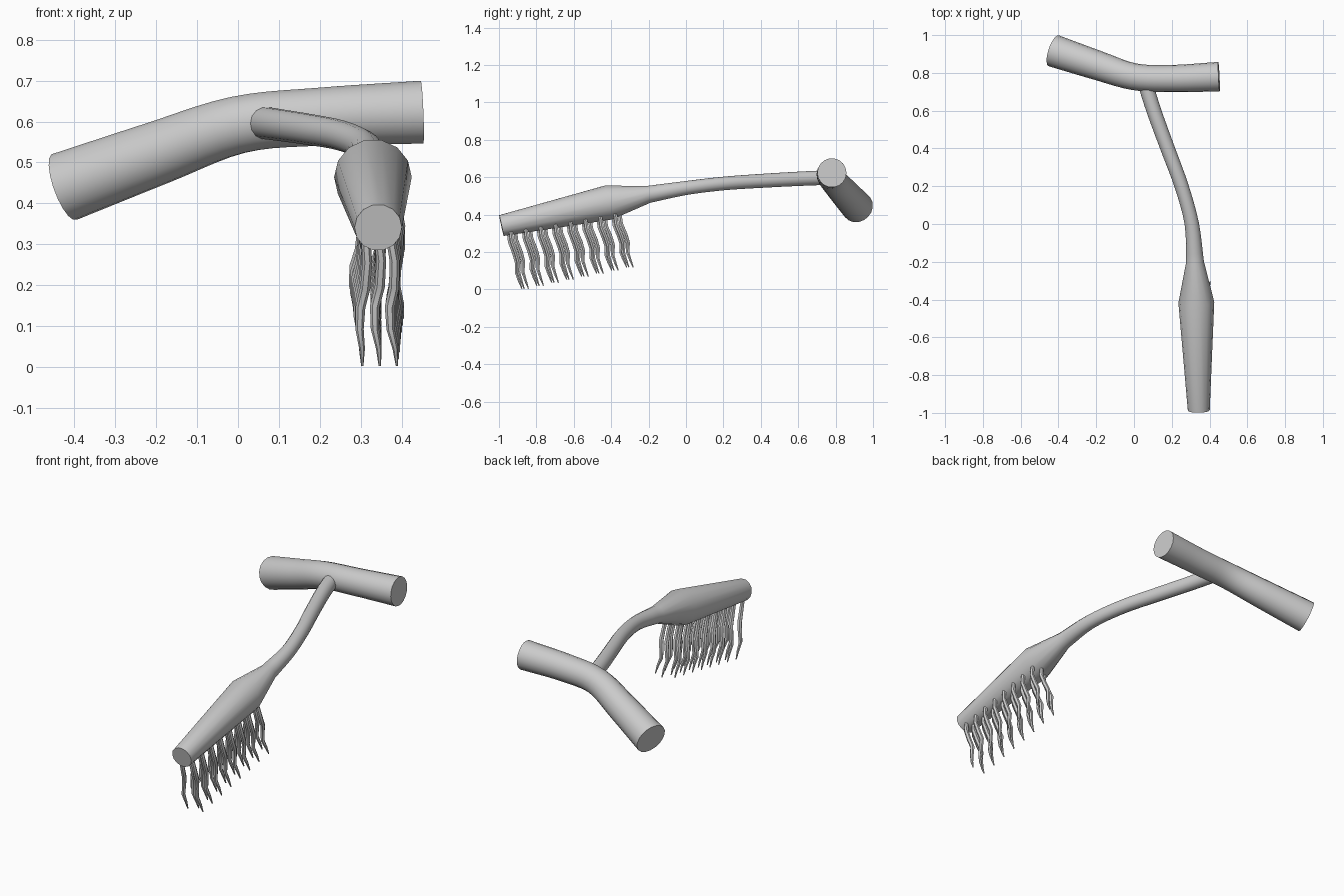
import bpy
import bmesh
import math
import random
from mathutils import Vector

if "Cube" in bpy.data.objects:
    bpy.data.objects.remove(bpy.data.objects["Cube"])

random.seed(4)
grey = bpy.data.materials.new("plain_grey")
grey.diffuse_color = (0.6, 0.6, 0.6, 1)
grey.use_nodes = True
grey.node_tree.nodes["Principled BSDF"].inputs["Base Color"].default_value = grey.diffuse_color


def spline(points, steps):
    """Catmull-Rom through (x, y, z, radius) points."""
    p = [Vector(q) for q in points]
    p = [p[0] * 2 - p[1]] + p + [p[-1] * 2 - p[-2]]
    out = []
    for i in range(1, len(p) - 2):
        a, b, c, d = p[i - 1:i + 3]
        for s in range(steps):
            t = s / steps
            out.append(0.5 * (2 * b + (c - a) * t + (2 * a - 5 * b + 4 * c - d) * t * t
                              + (3 * b - a - 3 * c + d) * t ** 3))
    return out + [p[-2]]


def add_tube(bm, path, sides, up):
    """Sweep a round section of varying radius, with closed ends."""
    centres = [Vector(q[:3]) for q in path]
    rings = []
    for i, c in enumerate(centres):
        before = (c - centres[i - 1]).normalized() if i else Vector()
        after = (centres[i + 1] - c).normalized() if i < len(path) - 1 else Vector()
        tangent = (before + after).normalized()
        u = tangent.cross(up).normalized()
        v = u.cross(tangent)
        ring = []
        for k in range(sides):
            a = 2 * math.pi * k / sides
            ring.append(bm.verts.new(c + (u * math.cos(a) + v * math.sin(a)) * path[i][3]))
        rings.append(ring)
    for r, s in zip(rings, rings[1:]):
        for k in range(sides):
            n = (k + 1) % sides
            bm.faces.new((r[k], r[n], s[n], s[k]))
    bm.faces.new(rings[0][::-1])
    bm.faces.new(rings[-1])


def finish(bm, name):
    bmesh.ops.recalc_face_normals(bm, faces=bm.faces)
    mesh = bpy.data.meshes.new(name)
    bm.to_mesh(mesh)
    bm.free()
    mesh.materials.append(grey)
    ob = bpy.data.objects.new(name, mesh)
    bpy.context.collection.objects.link(ob)
    bpy.ops.object.select_all(action='DESELECT')
    ob.select_set(True)
    bpy.context.view_layer.objects.active = ob
    bpy.ops.object.shade_smooth_by_angle(angle=math.radians(40))


Z = Vector((0, 0, 1))

# Bent cross grip
bm = bmesh.new()
add_tube(bm, spline([(-0.425, 0.917, 0.44, 0.086), (-0.2, 0.842, 0.522, 0.078),
                     (0.0, 0.78, 0.592, 0.071), (0.2, 0.77, 0.612, 0.072),
                     (0.45, 0.78, 0.623, 0.078)], 5), 18, Z)
finish(bm, "cross_grip")

# Curved neck swelling into the brush head
neck = spline([(0.055, 0.76, 0.598, 0.04), (0.105, 0.6, 0.591, 0.039),
               (0.178, 0.4, 0.58, 0.038), (0.252, 0.2, 0.566, 0.037),
               (0.306, 0.0, 0.542, 0.038), (0.323, -0.2, 0.508, 0.047)], 4)
head = [(0.33, -0.415, 0.464, 0.095), (0.343, -0.987, 0.341, 0.058)]
bm = bmesh.new()
add_tube(bm, neck + head, 14, Z)
finish(bm, "neck_and_head")

# Three rows of wavy tapering bristles under the head
bm = bmesh.new()
for row, shift in ((-1, 0.0), (0, 0.035), (1, 0.012)):
    for i in range(8):
        f = i / 7
        y = -0.95 + 0.56 * f + shift
        top = 0.341 + (y + 0.987) * 0.215 - (0.03 + 0.04 * f)
        x = 0.342 + row * (0.03 + 0.014 * f)
        length = top - (0.003 + 0.115 * f)
        wave = random.uniform(0.8, 1.2)
        path = []
        for t, dx, dy, r in ((0, 0, 0, 0.011), (0.2, 0.35, 0.008, 0.012),
                             (0.4, 0.2, 0.032, 0.0125), (0.55, -0.3, 0.045, 0.012),
                             (0.72, -0.3, 0.043, 0.01), (0.87, 0.1, 0.058, 0.007),
                             (1, 0.2, 0.073, 0.003)):
            path.append((x + row * 0.012 * t + dx * 0.022 * wave, y + dy, top - length * t, r))
        add_tube(bm, path, 6, Vector((0, 1, 0)))
finish(bm, "bristles")
